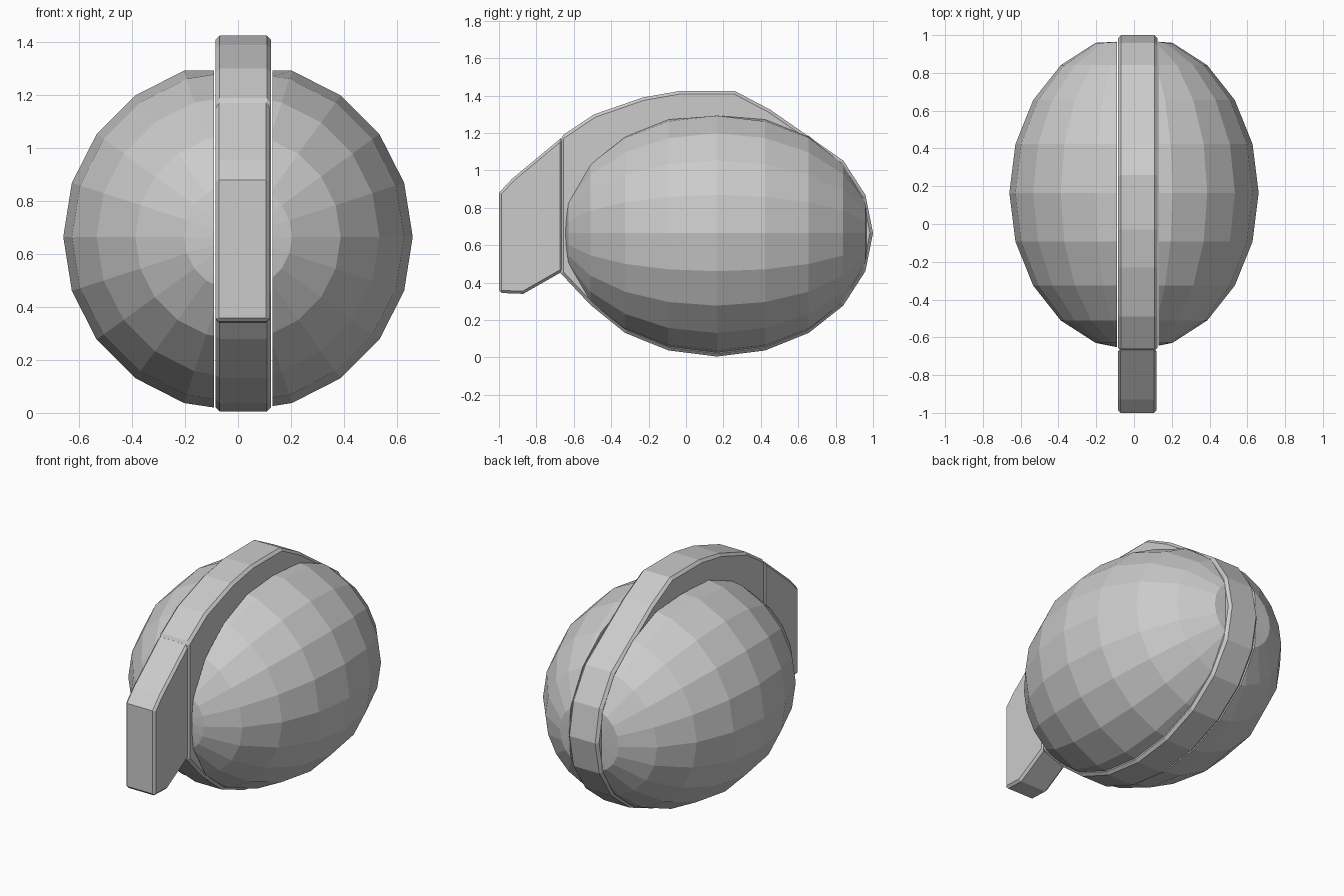
import bpy, bmesh, math

if "Cube" in bpy.data.objects:
    bpy.data.objects.remove(bpy.data.objects["Cube"])

CY, CZ, RY, RZ = 0.165, 0.665, 0.835, 0.66


def finish(bm, name):
    bmesh.ops.recalc_face_normals(bm, faces=bm.faces)
    mesh = bpy.data.meshes.new(name)
    bm.to_mesh(mesh)
    bm.free()
    obj = bpy.data.objects.new(name, mesh)
    bpy.context.collection.objects.link(obj)
    return obj


# Faceted egg half, cut flat beside the central band
def half_shell(name, cut_x, side):
    bm = bmesh.new()
    bmesh.ops.create_uvsphere(bm, u_segments=20, v_segments=10, radius=1)
    for v in bm.verts:
        x, y, z = v.co
        v.co = (RZ * x, CY + RY * z, CZ + RZ * y)
    geom = bm.verts[:] + bm.edges[:] + bm.faces[:]
    res = bmesh.ops.bisect_plane(bm, geom=geom, dist=1e-5, plane_co=(cut_x, 0, 0),
                                 plane_no=(side, 0, 0), clear_inner=True)
    rim = [e for e in res['geom_cut'] if isinstance(e, bmesh.types.BMEdge)]
    bmesh.ops.contextual_create(bm, geom=rim)
    for v in bm.verts:
        v.co.z = min(v.co.z, 1.293)
        if abs(v.co.x - cut_x) < 0.001:
            v.co.y = min(v.co.y, 0.965)
            v.co.z = max(v.co.z, 0.02)
    return finish(bm, name)


# Side outline (y, z) extruded across x with softened edges
def slab(name, outline, x0, x1, bevel):
    bm = bmesh.new()
    face = bm.faces.new([bm.verts.new((x0, y, z)) for y, z in outline])
    ext = bmesh.ops.extrude_face_region(bm, geom=[face], use_keep_orig=True)
    moved = [v for v in ext['geom'] if isinstance(v, bmesh.types.BMVert)]
    bmesh.ops.translate(bm, verts=moved, vec=(x1 - x0, 0, 0))
    obj = finish(bm, name)
    mod = obj.modifiers.new("soft_edges", 'BEVEL')
    mod.width = bevel
    mod.segments = 1
    mod.limit_method = 'ANGLE'
    mod.angle_limit = math.radians(50)
    return obj


half_shell("left_shell", -0.09, -1)
half_shell("right_shell", 0.13, 1)

# Central crest: raised top, then wraps round the back and underside
crest = [(-0.67, 0.45), (-0.67, 1.18), (-0.49, 1.30), (-0.23, 1.39),
         (-0.03, 1.425), (0.26, 1.425), (0.45, 1.325)]
for deg in range(36, -127, -18):
    a = math.radians(deg)
    crest.append((CY + RY * math.cos(a), CZ + RZ * math.sin(a)))
crest.append((-0.51, 0.28))
slab("crest_band", crest, -0.085, 0.125, 0.016)

# Beak-like block on the front of the crest
beak = [(-0.66, 0.46), (-0.87, 0.34), (-1.0, 0.345), (-1.0, 0.88),
        (-0.93, 0.955), (-0.66, 1.18)]
slab("front_block", beak, -0.085, 0.12, 0.014)
